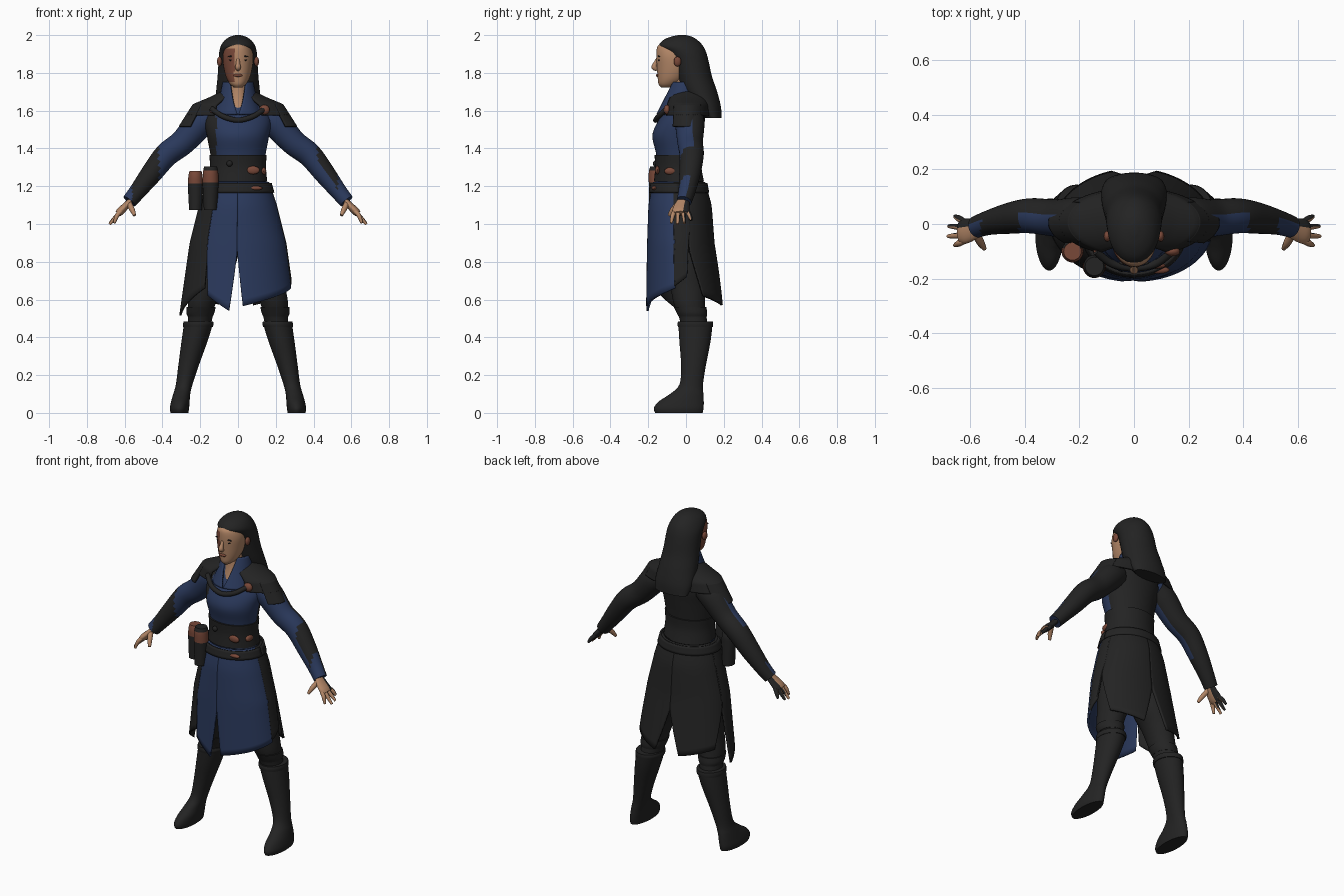
import bpy, bmesh, math
from mathutils import Vector

cube = bpy.data.objects.get("Cube")
if cube:
    bpy.data.objects.remove(cube, do_unlink=True)


def material(name, rgb):
    m = bpy.data.materials.new(name)
    m.use_nodes = True
    m.diffuse_color = (*rgb, 1)
    m.node_tree.nodes["Principled BSDF"].inputs["Base Color"].default_value = (*rgb, 1)
    return m


MATS = [material("charcoal cloth", (0.017, 0.017, 0.017)),
        material("navy cloth", (0.024, 0.042, 0.11)),
        material("skin", (0.45, 0.24, 0.135)),
        material("rust leather", (0.19, 0.065, 0.04))]
DARK, NAVY, SKIN, RUST = range(4)


def spline(keys, n=5):
    """Catmull-Rom sampling of tuples of any length."""
    out = []
    for i in range(len(keys) - 1):
        q = [keys[max(i - 1, 0)], keys[i], keys[i + 1], keys[min(i + 2, len(keys) - 1)]]
        for s in range(n):
            t = s / n
            out.append([b + 0.5 * t * (c - a + t * (2*a - 5*b + 4*c - d + t * (3*(b - c) + d - a)))
                        for a, b, c, d in zip(*q)])
    return out + [list(keys[-1])]


def build(name, rows, rule, closed=True, thick=0):
    """Skin a grid of points; rule is a material index or f(centre, normal)."""
    bm = bmesh.new()
    vs = [[bm.verts.new(p) for p in r] for r in rows]
    n = len(vs[0])
    for a, b in zip(vs, vs[1:]):
        for j in range(n if closed else n - 1):
            k = (j + 1) % n
            bm.faces.new((a[j], a[k], b[k], b[j]))
    if closed:
        bm.faces.new(vs[0])
        bm.faces.new(vs[-1])
    bmesh.ops.recalc_face_normals(bm, faces=bm.faces)
    for f in bm.faces:
        f.smooth = True
        f.material_index = rule(f.calc_center_median(), f.normal) if callable(rule) else rule
    me = bpy.data.meshes.new(name)
    bm.to_mesh(me)
    bm.free()
    ob = bpy.data.objects.new(name, me)
    bpy.context.collection.objects.link(ob)
    for m in MATS:
        me.materials.append(m)
    if thick:
        mod = ob.modifiers.new("thickness", 'SOLIDIFY')
        mod.thickness, mod.offset = thick, 0
    bpy.ops.object.select_all(action='DESELECT')
    ob.select_set(True)
    bpy.context.view_layer.objects.active = ob
    bpy.ops.object.shade_smooth_by_angle(angle=math.radians(45))
    return ob


def oval(z, cx, rx, yf, yb, a):
    return (cx + rx * math.cos(a), (yf + yb) / 2 + (yb - yf) / 2 * math.sin(a), z)


def loft(name, keys, rule, side=1, segs=40, n=5):
    """Keys are (z, centre x, half width, front y, back y)."""
    rows = [[oval(k[0], k[1] * side, *k[2:], math.tau * j / segs) for j in range(segs)]
            for k in spline(keys, n)]
    return build(name, rows, rule)


def tube(name, keys, rule, side=1, flat=1, segs=20):
    """Keys are (x, y, z, radius)."""
    pts = spline(keys)
    pos = [Vector((p[0] * side, p[1], p[2])) for p in pts]
    rows = []
    for i, p in enumerate(pos):
        d = (pos[min(i + 1, len(pos) - 1)] - pos[max(i - 1, 0)]).normalized()
        u = d.cross(Vector((0, 1, 0) if abs(d.y) < 0.8 else (0, 0, 1))).normalized()
        v = d.cross(u)
        r = pts[i][3]
        rows.append([p + u * r * flat * math.cos(math.tau * j / segs)
                     + v * r * math.sin(math.tau * j / segs) for j in range(segs)])
    return build(name, rows, rule)


def blob(name, loc, size, rule, tilt=0):
    rows = []
    for i in range(9):
        e = math.pi * (0.02 + 0.96 * i / 8)
        row = []
        for j in range(16):
            a = math.tau * j / 16
            x, y, z = (size[0] * math.sin(e) * math.cos(a), size[1] * math.sin(e) * math.sin(a),
                       size[2] * math.cos(e))
            row.append((loc[0] + x, loc[1] + y, loc[2] + z + tilt * x))
        rows.append(row)
    return build(name, rows, rule)


def panel(name, keys, top, bottom, ztop, zlow, rule, slit=0.5, nu=28, nv=18):
    """Cloth on an oval cone, angle span going from top to bottom past the slit start."""
    rows = []
    for i in range(nv + 1):
        t = i / nv
        k = max(0, (t - slit) / (1 - slit))
        a0, a1 = (p + (q - p) * k for p, q in zip(top, bottom))
        row = []
        for j in range(nu + 1):
            u = j / nu
            z = ztop + (zlow[0] + (zlow[1] - zlow[0]) * u - ztop) * t
            for hi, lo in zip(keys, keys[1:]):
                if z >= lo[0] or lo is keys[-1]:
                    f = (z - hi[0]) / (lo[0] - hi[0])
                    rx, yf, yb = (p + (q - p) * f for p, q in zip(hi[1:], lo[1:]))
                    break
            row.append(oval(z, 0, rx, yf, yb, math.radians(a0 + (a1 - a0) * u)))
        rows.append(row)
    return build(name, rows, rule, closed=False, thick=0.012)


# Torso: navy front, charcoal back and a charcoal strap on the right of the chest
def torso_rule(c, n):
    strap = c.x < -0.115 and c.z > 1.33
    return NAVY if n.y < 0.1 and c.y < 0.02 and not strap else DARK


loft("torso", [(1.12, 0, .18, -.18, .11), (1.2, 0, .155, -.165, .095), (1.3, 0, .138, -.15, .072),
               (1.38, 0, .148, -.16, .078), (1.47, 0, .165, -.178, .09), (1.55, 0, .175, -.145, .1),
               (1.62, 0, .14, -.1, .1), (1.68, 0, .07, -.07, .08)], torso_rule, segs=64)
loft("neck", [(1.58, 0, .07, -.115, .05), (1.68, 0, .055, -.085, .05), (1.8, 0, .05, -.075, .05)], SKIN)

# Belts
loft("wide_belt", [(1.225, 0, .155, -.17, .095), (1.3, 0, .148, -.163, .082),
                   (1.365, 0, .152, -.167, .085)], DARK)
panel("hip_belt", [(1.26, .16, -.172, .1), (1.12, .2, -.2, .125)], (0, 360), (0, 360),
      1.215, (1.165, 1.165), DARK, nu=48, nv=4)
for name, loc, size in [("belt_buckle", (.08, -.152, 1.285), (.035, .012, .022)),
                        ("hip_buckle", (.09, -.168, 1.19), (.04, .014, .012)),
                        ("side_buckle", (.135, -.08, 1.28), (.015, .035, .02)),
                        ("brooch", (.14, -.1, 1.605), (.028, .018, .026)),
                        ("small_clasp", (-.135, -.1, 1.6), (.014, .015, .012))]:
    blob(name, loc, size, RUST)
blob("belt_stud", (-.045, -.163, 1.32), (.016, .012, .016), DARK)

# Pouches on the right hip
for x, y, r, top in [(-.225, -.1, .04, 1.28), (-.145, -.155, .042, 1.305)]:
    loft("hip_pouch", [(1.075, x, r * .85, y - r, y + r), (1.2, x, r, y - r, y + r),
                       (top - .03, x, r * .95, y - r, y + r), (top, x, r * .8, y - r * .8, y + r * .8)],
         lambda c, n: RUST if 1.215 < c.z < 1.28 and n.y < .3 else DARK)

# Skirt panels
SKIRT = [(1.24, .152, -.165, .09), (1.1, .2, -.193, .13), (.9, .25, -.2, .145), (.55, .3, -.206, .2)]
panel("front_left_skirt", SKIRT, (269, 350), (275, 346), 1.22, (.565, .66), NAVY, .55)
panel("front_right_skirt", SKIRT, (230, 269), (237, 261), 1.22, (.62, .54), NAVY, .55)
panel("right_side_skirt", SKIRT, (168, 231), (181, 232), 1.22, (.515, .66), DARK)
panel("left_side_skirt", SKIRT, (348, 376), (345, 366), 1.22, (.67, .72), DARK)
panel("back_left_tail", SKIRT, (14, 90), (30, 74), 1.22, (.62, .57), DARK, .6)
panel("back_right_tail", SKIRT, (90, 170), (106, 152), 1.22, (.57, .62), DARK, .6)

# Shoulder mantle in two tiers, collar and yoke trim
CAPE = [(1.7, .08, -.07, .1), (1.665, .15, -.095, .12), (1.63, .235, -.11, .125), (1.5, .318, -.12, .13)]
panel("mantle", CAPE, (298, 602), (298, 602), 1.7, (1.575, 1.575), DARK, nu=60)
for a in (-35, 145):
    panel("shoulder_flap", CAPE, (a, a + 70), (a, a + 70), 1.63, (1.515, 1.515), DARK)
panel("collar", [(1.75, .075, -.075, .06), (1.68, .09, -.105, .07), (1.57, .125, -.155, .09)],
      (302, 598), (271, 629), 1.75, (1.58, 1.58), NAVY, 0, nu=48)
tube("yoke_trim", [(-.14, -.1, 1.61, .014), (-.08, -.145, 1.57, .014), (0, -.16, 1.55, .014),
                   (.08, -.145, 1.57, .014), (.14, -.1, 1.61, .014)], DARK)

# Head: the right side of the face is darker
loft("face", [(1.722, 0, .02, -.13, -.07), (1.74, 0, .042, -.145, -.04), (1.775, 0, .062, -.15, 0),
              (1.83, 0, .076, -.154, .03), (1.89, 0, .08, -.157, .03), (1.935, 0, .068, -.153, .02),
              (1.955, 0, .045, -.135, 0)],
     lambda c, n: RUST if c.x < -.02 and 1.75 < c.z < 1.925 else SKIN, segs=56)
tube("nose", [(0, -.15, 1.875, .008), (0, -.162, 1.85, .011), (0, -.168, 1.83, .015),
              (0, -.152, 1.818, .01)], SKIN)
blob("lips", (0, -.151, 1.787), (.024, .009, .008), RUST)
for s in (1, -1):
    blob("eye", (s * .034, -.142, 1.868), (.014, .006, .005), DARK)
    blob("eyebrow", (s * .036, -.142, 1.888), (.02, .007, .004), DARK, -.15 * s)
    blob("ear", (s * .098, -.045, 1.86), (.013, .02, .026), RUST)

# Long hair falling behind the shoulders
loft("hair", [(1.56, 0, .11, .1, .188), (1.62, 0, .12, .04, .185), (1.7, 0, .116, -.02, .165),
              (1.78, 0, .108, -.05, .138), (1.86, 0, .103, -.075, .12), (1.905, 0, .1, -.105, .108),
              (1.94, 0, .092, -.142, .092), (1.97, 0, .073, -.125, .065), (1.99, 0, .045, -.085, .035),
              (2.0, 0, .012, -.04, 0)], DARK)

for s in (1, -1):
    # Arms: navy front, dark back and dark bracers
    def arm_rule(c, n, s=s):
        x = abs(c.x)
        bracer = .42 < x < .56 if s < 0 else .42 < x < .53 and n.z > .1
        return NAVY if n.y < .15 and not bracer else DARK

    def hand_rule(c, n):
        return SKIN if c.y < -.035 or n.y < .1 else DARK

    tube("arm", [(.14, .015, 1.57, .07), (.2, .02, 1.535, .078), (.29, .022, 1.435, .068),
                 (.38, .03, 1.365, .064), (.46, .02, 1.265, .056), (.53, .005, 1.175, .045),
                 (.575, -.01, 1.12, .04)], arm_rule, s, segs=32)
    tube("palm", [(.565, -.01, 1.13, .03), (.59, -.02, 1.1, .04), (.62, -.027, 1.07, .046),
                  (.635, -.028, 1.055, .04)], hand_rule, s, flat=.45)
    for y, x, z in [(-.078, .655, 1.005), (-.045, .68, .998), (-.008, .678, 1.005), (.028, .655, 1.02)]:
        tube("finger", [(.615, y * .6 - .012, 1.072, .011), (.64, y * .85 - .004, 1.045, .012),
                        (x, y, z, .007)], hand_rule, s, segs=10)
    tube("thumb", [(.578, -.035, 1.11, .016), (.56, -.07, 1.075, .014), (.547, -.09, 1.045, .008)],
         SKIN, s, segs=10)

    # Legs and boots
    loft("trouser_leg", [(.42, .215, .06, -.02, .12), (.5, .2, .064, -.035, .11), (.58, .192, .073, -.065, .1),
                         (.68, .165, .085, -.085, .105), (.8, .125, .115, -.11, .11), (1.0, .1, .1, -.13, .1),
                         (1.15, .08, .08, -.12, .08)], DARK, s)
    loft("boot", [(0, .31, .047, -.163, .088), (.025, .31, .051, -.17, .093), (.06, .305, .049, -.145, .094),
                  (.1, .298, .045, -.085, .092), (.15, .285, .044, -.035, .09), (.25, .262, .054, -.026, .105),
                  (.38, .23, .069, -.035, .13), (.47, .21, .076, -.04, .14), (.485, .21, .073, -.037, .137)],
         DARK, s)
    loft("boot_cuff", [(.455, .212, .078, -.043, .143), (.47, .21, .081, -.045, .144),
                       (.485, .21, .078, -.042, .142)], DARK, s)
    loft("knee_wrap", [(.51, .2, .067, -.04, .11), (.53, .199, .074, -.05, .112),
                       (.56, .195, .077, -.065, .108)], DARK, s)
